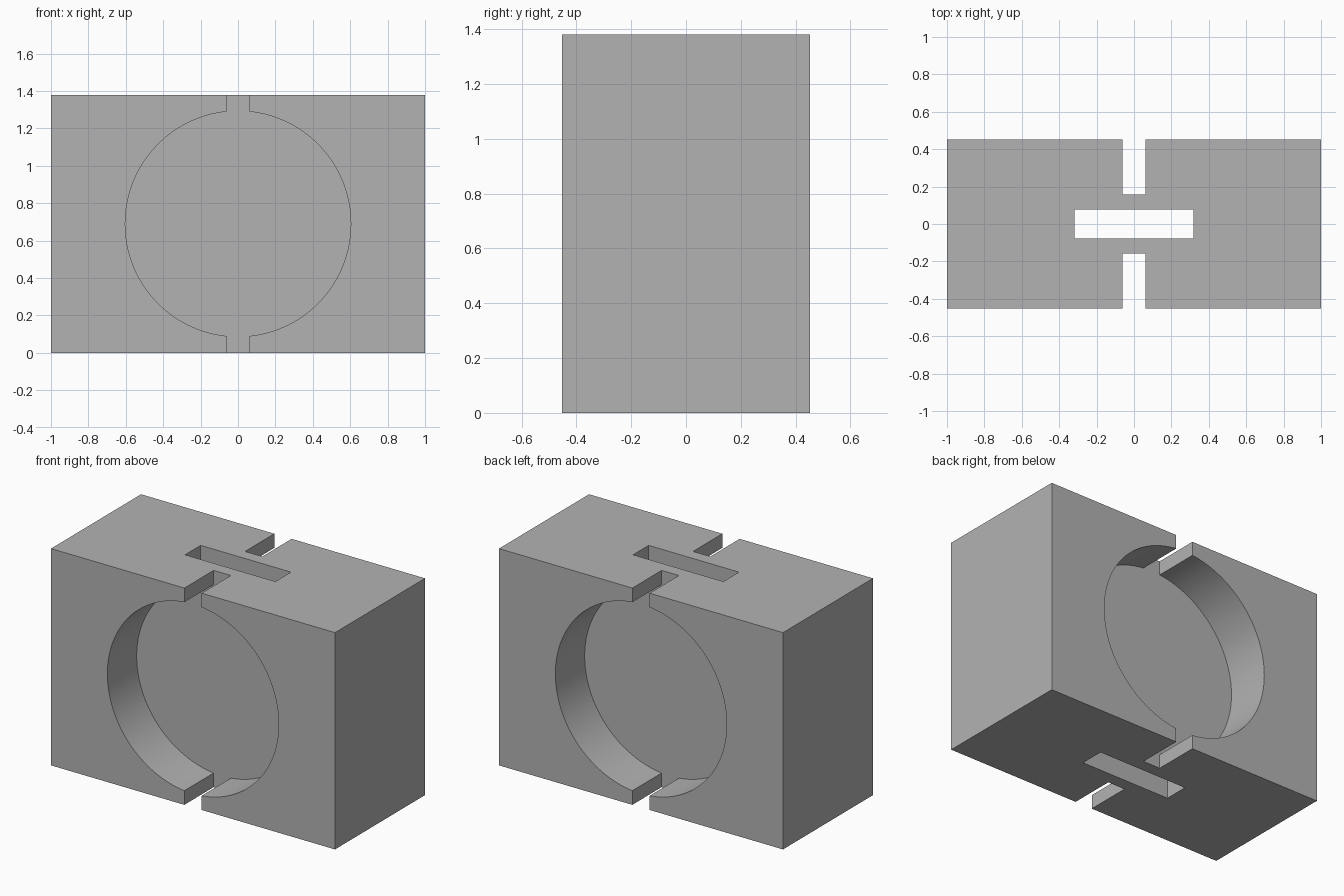
import bpy
import bmesh
import math
from mathutils import Vector

WIDTH, DEPTH, HEIGHT = 2.0, 0.905, 1.38
RADIUS = 0.603        # round recess
GAP = 0.061           # half width of the top and bottom gaps
WEB = 0.158           # half thickness of the central web
SLOT = (0.636, 0.157)  # through slot, x and y
MID = HEIGHT / 2

old = bpy.data.objects.get("Cube")
if old:
    bpy.data.objects.remove(old, do_unlink=True)

grey = bpy.data.materials.new("plain grey")
grey.use_nodes = True
colour = (0.45, 0.45, 0.45, 1)
grey.diffuse_color = colour
grey.node_tree.nodes["Principled BSDF"].inputs["Base Color"].default_value = colour


def make_object(name, bm):
    bmesh.ops.recalc_face_normals(bm, faces=bm.faces)
    mesh = bpy.data.meshes.new(name)
    bm.to_mesh(mesh)
    bm.free()
    mesh.materials.append(grey)
    obj = bpy.data.objects.new(name, mesh)
    bpy.context.collection.objects.link(obj)
    return obj


def box(name, size):
    bm = bmesh.new()
    bmesh.ops.create_cube(bm, size=1)
    bmesh.ops.scale(bm, vec=size, verts=bm.verts)
    bmesh.ops.translate(bm, vec=(0, 0, MID), verts=bm.verts)
    return make_object(name, bm)


def recess(name, side):
    """Circle with a straight gap running out through the top and bottom."""
    start = math.asin(GAP / RADIUS)
    steps = 64
    half = [(GAP, MID + 0.2)]
    for i in range(steps + 1):
        a = start + (math.pi - 2 * start) * i / steps
        half.append((RADIUS * math.sin(a), RADIUS * math.cos(a)))
    half.append((GAP, -MID - 0.2))
    outline = half + [(-x, z) for x, z in reversed(half)]
    bm = bmesh.new()
    verts = [bm.verts.new((x, side * WEB, MID + z)) for x, z in outline]
    face = bm.faces.new(verts)
    new = bmesh.ops.extrude_face_region(bm, geom=[face])["geom"]
    moved = [v for v in new if isinstance(v, bmesh.types.BMVert)]
    bmesh.ops.translate(bm, vec=Vector((0, side * DEPTH, 0)), verts=moved)
    return make_object(name, bm)


# Solid block, then front recess, back recess and the vertical slot
block = box("recessed_block", (WIDTH, DEPTH, HEIGHT))
cutters = [
    recess("front_recess_cutter", -1),
    recess("back_recess_cutter", 1),
    box("slot_cutter", (*SLOT, HEIGHT * 2)),
]
bpy.ops.object.select_all(action='DESELECT')
block.select_set(True)
bpy.context.view_layer.objects.active = block
for cutter in cutters:
    cutter.hide_render = True
    mod = block.modifiers.new(cutter.name, 'BOOLEAN')
    mod.operation = 'DIFFERENCE'
    mod.solver = 'EXACT'
    mod.object = cutter
    bpy.ops.object.modifier_apply(modifier=mod.name)
    bpy.data.objects.remove(cutter, do_unlink=True)

# Smooth recess walls, crisp edges
bpy.ops.object.shade_smooth_by_angle(angle=math.radians(30))
